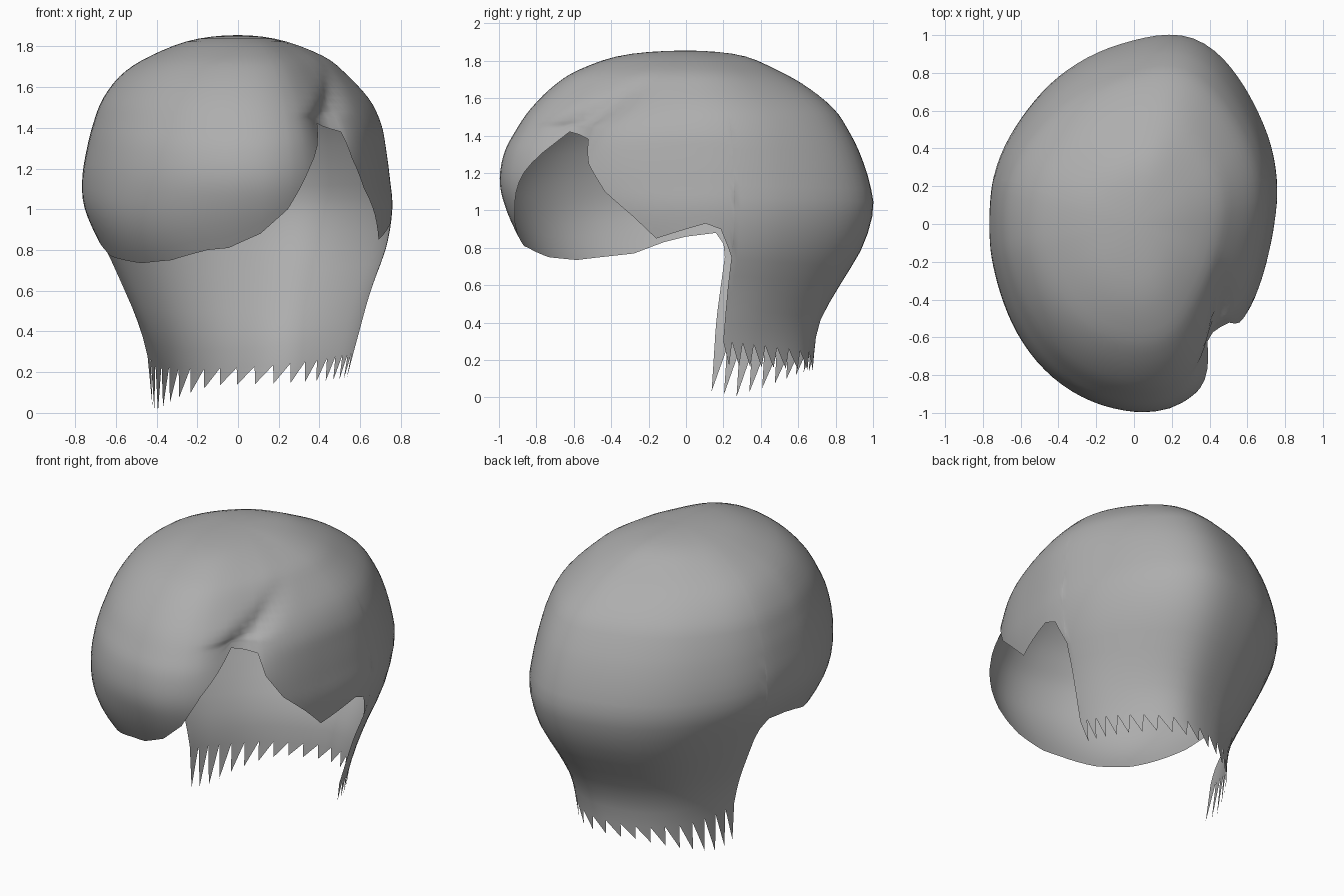
import bpy, bmesh, math
from math import sin, cos, radians, floor, ceil, exp

cube = bpy.data.objects.get("Cube")
if cube:
    bpy.data.objects.remove(cube, do_unlink=True)

# Widest outline seen from above: (azimuth, radius)
OUTLINE = [(-58, .86), (-44, .78), (-20, .73), (-4, .73), (11, .77), (20, .8), (34, .85),
           (47, .905), (59, .98), (70, 1.04), (77, 1.04), (87, .98), (108, .905),
           (135, .82), (150, .8), (178, .76), (204, .78), (220, .825), (236, .89),
           (251, .949), (265, .985), (276, 1.005), (286, .99), (292, .945), (302, .86)]

# Downward profile: height, then scale toward front, back, left (-x), right (+x)
PROFILE = [(1.855, 0, 0, 0, 0), (1.83, .34, .29, .3, .28), (1.75, .58, .485, .57, .56),
           (1.66, .72, .645, .75, .71), (1.54, .84, .79, .87, .855), (1.42, .92, .87, .93, .93),
           (1.3, .98, .93, .97, .96), (1.15, 1, .98, 1, .985), (1, .96, 1, .98, 1),
           (.8, .86, .94, .86, .96), (.6, .75, .82, .74, .87), (.4, .7, .71, .63, .8),
           (.2, .7, .68, .57, .73), (0, .7, .68, .55, .7)]

# Hem: (azimuth, height), parted side first, then nape, then swept fringe
HEM_SIDE = [(-58, 1.42), (-46, 1.38), (-43, 1.25), (-35, 1.1), (-23, .97), (-13, .85),
            (0, .9), (8, .93), (14, .9), (19, .75), (19.1, .55), (19.2, .4), (19.3, .3)]
HEM_FRINGE = [(161, .28), (161.3, .5), (161.6, .75), (163, .82), (167, .88), (180, .86),
              (190, .83), (204, .77), (231, .735), (246, .75), (260, .8), (267, .81),
              (277, .88), (285, 1), (292, 1.2), (302, 1.42)]
TEETH = 20
ROWS = 16
SHARED_DEPTH = 4.5


def outline_radius(az):
    az = (az + 58) % 360 - 58
    for (a, r), (b, s) in zip(OUTLINE, OUTLINE[1:]):
        if a <= az <= b:
            return r + (s - r) * (az - a) / (b - a)


def smooth_radius(az):
    return sum(outline_radius(az + d) for d in range(-8, 9, 2)) / 9


def level(i):
    if i < 0:
        z, *scales = PROFILE[-i]
        return (z, *[-s for s in scales])
    return PROFILE[min(i, len(PROFILE) - 1)]


def profile(k):
    # Smooth interpolation along the downward profile
    i = min(floor(k), len(PROFILE) - 2)
    t = k - i
    return [b + .5 * t * (c - a + t * (2 * a - 5 * b + 4 * c - d + t * (3 * (b - c) + d - a)))
            for a, b, c, d in zip(*[level(i + j) for j in (-1, 0, 1, 2)])]


def depth_at(z):
    lo, hi = 0, len(PROFILE) - 1
    for _ in range(30):
        mid = (lo + hi) / 2
        if profile(mid)[0] > z:
            lo = mid
        else:
            hi = mid
    return lo


def swell(az, z, height, mid_az, mid_z, wide, tall):
    off = (az - mid_az + 180) % 360 - 180
    return height * exp(-(off / wide) ** 2 - ((z - mid_z) / tall) ** 2)


def surface(az, k):
    z, front, back, left, right = profile(k)
    c, s = cos(radians(az)), sin(radians(az))
    scale = c * c * (right if c > 0 else left) + s * s * (back if s > 0 else front)
    r = smooth_radius(az) * scale
    # Crease sweeping up and back from the parting, and the flatter side under it
    r += swell(az, z, -.07, -55 + 120 * max(0, z - 1.45), 1.42, 9, .17)
    r += swell(az, z, -.025, -40, 1.58, 30, .12)
    # Full lower roll of the fringe
    r += swell(az, z, .05, 230, .85, 32, .2)
    return r * c, r * s, max(z, 0)


def subdivide(points):
    out = []
    for (a, z), (b, w) in zip(points, points[1:]):
        n = ceil(max((b - a) / 4, abs(w - z) / .06))
        out += [(a + (b - a) * i / n, z + (w - z) * i / n) for i in range(n)]
    return out


# Columns around the head; locks widen toward the left of the nape
side = subdivide(HEM_SIDE)
a0, a1 = HEM_SIDE[-1][0], HEM_FRINGE[0][0]
nape = []
for i in range(2 * TEETH):
    u = i / (2 * TEETH)
    nape.append((a0 + (a1 - a0) * u ** 1.15, .3 - .02 * u - .07 * sin(math.pi * u ** 1.5)))
columns = side + nape + subdivide(HEM_FRINGE)

# Hair shell: even rings over the crown, then rows stretching down to the hem
bm = bmesh.new()
crown = bm.verts.new((0, 0, PROFILE[0][0]))
grid = []
for az, hem in columns:
    end = depth_at(hem)
    depths = [SHARED_DEPTH * j / ROWS for j in range(1, ROWS + 1)]
    depths += [SHARED_DEPTH + (end - SHARED_DEPTH) * j / ROWS for j in range(1, ROWS + 1)]
    grid.append([bm.verts.new(surface(az, k)) for k in depths])
for p, q in zip(grid, grid[1:] + grid[:1]):
    bm.faces.new((crown, p[0], q[0]))
    for j in range(len(p) - 1):
        bm.faces.new((p[j], p[j + 1], q[j + 1], q[j]))

# Pointed locks along the nape, longest at the left front corner
for n in range(TEETH):
    i = len(side) + 2 * n
    u = n / (TEETH - 1)
    tip_z = .17 - .06 * u - .115 * max(0, 1 - abs(u - .9) / .3)
    az = columns[i + 1][0] + 2 + 3 * u
    tip = bm.verts.new(surface(az, depth_at(tip_z)))
    bm.faces.new((grid[i][-1], tip, grid[i + 1][-1]))
    bm.faces.new((grid[i + 1][-1], tip, grid[i + 2][-1]))

mesh = bpy.data.meshes.new("hair_shell")
bm.to_mesh(mesh)
bm.free()
hair = bpy.data.objects.new("hair_shell", mesh)
bpy.context.collection.objects.link(hair)

# Plain grey
grey = bpy.data.materials.new("plain_grey")
grey.use_nodes = True
grey.diffuse_color = (.42, .42, .42, 1)
grey.node_tree.nodes["Principled BSDF"].inputs["Base Color"].default_value = (.42, .42, .42, 1)
mesh.materials.append(grey)
for face in mesh.polygons:
    face.use_smooth = True
